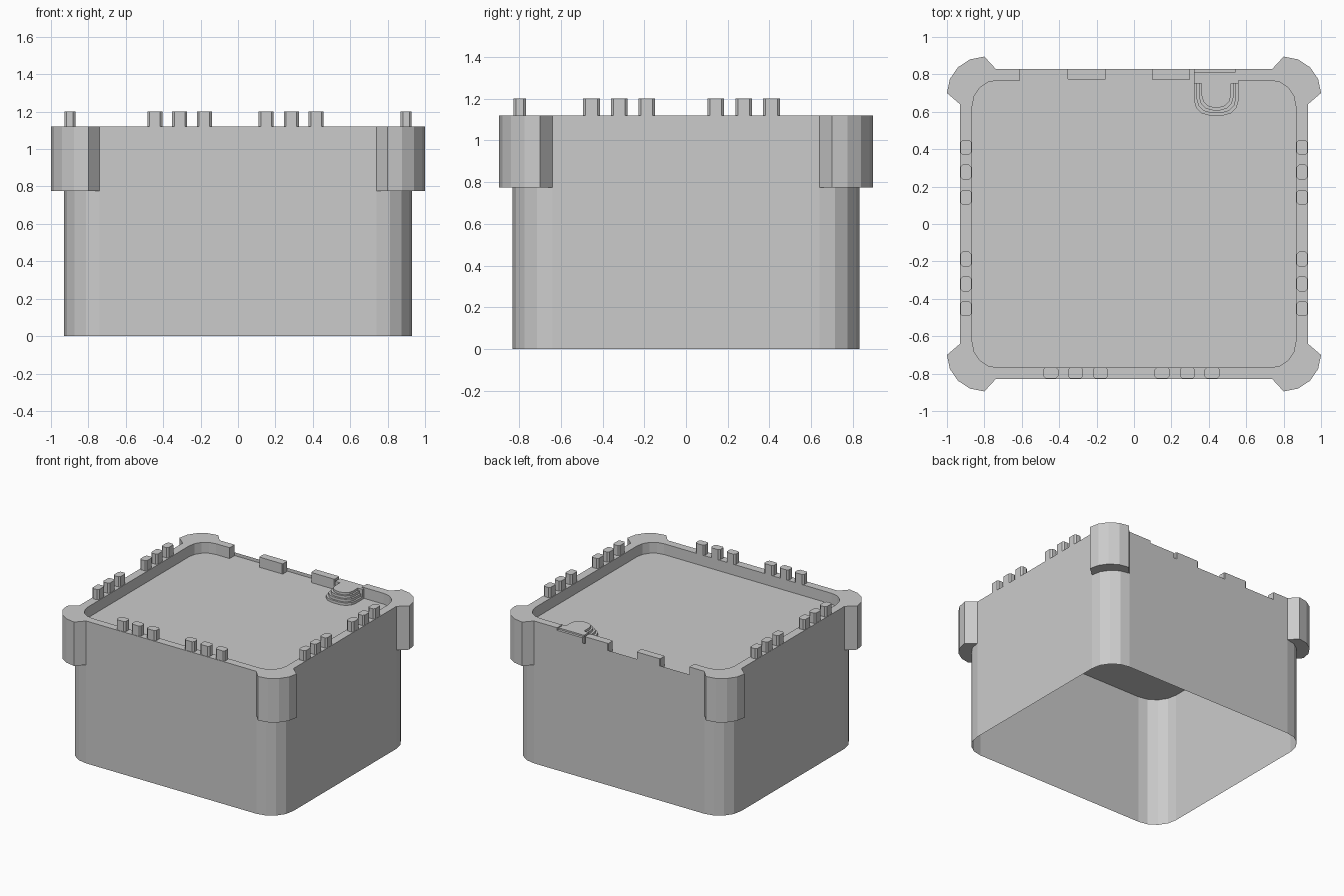
import bpy, bmesh
from math import sin, cos, pi

if "Cube" in bpy.data.objects:
    bpy.data.objects.remove(bpy.data.objects["Cube"])

Z_LEDGE, Z_FLOOR, Z_BACK, Z_TOP = 0.775, 1.035, 1.06, 1.12
QUADS = [(-1, 1), (-1, -1), (1, -1), (1, 1)]       # counter-clockwise from back left
NOTCH_L, NOTCH_R, Y_OUT, Y_IN = -0.61, 0.54, 0.83, 0.768


def arc(cx, cy, rx, ry, n=4):
    return [(cx + rx * cos(i * pi / 2 / n), cy + ry * sin(i * pi / 2 / n)) for i in range(n + 1)]


def place(pts, sx, sy):
    """Mirror a first-quadrant corner profile, keeping counter-clockwise order."""
    out = [(x * sx, y * sy) for x, y in pts]
    return out if sx * sy > 0 else out[::-1]


def around(pts):
    return [p for q in QUADS for p in place(pts, *q)]


def face(bm, pts):
    bm.faces.new([bm.verts.new(p) for p in pts])


def flat(bm, pts, z):
    face(bm, [(x, y, z) for x, y in pts])


def wall(bm, path, z0, z1):
    for (ax, ay), (bx, by) in zip(path, path[1:]):
        face(bm, [(ax, ay, z0), (bx, by, z0), (bx, by, z1), (ax, ay, z1)])


def finish(bm, name):
    me = bpy.data.meshes.new(name)
    bm.to_mesh(me)
    bm.free()
    ob = bpy.data.objects.new(name, me)
    bpy.context.collection.objects.link(ob)
    return ob


def prism(name, pts, z0, z1):
    bm = bmesh.new()
    flat(bm, pts, z1)
    flat(bm, pts[::-1], z0)
    wall(bm, pts + pts[:1], z0, z1)
    bmesh.ops.remove_doubles(bm, verts=bm.verts, dist=1e-4)
    return finish(bm, name)


def block(name, x0, x1, y0, y1, z0, z1, c=0.012):
    """Block with chamfered vertical edges."""
    prism(name, [(x0 + c, y0), (x1 - c, y0), (x1, y0 + c), (x1, y1 - c),
                 (x1 - c, y1), (x0 + c, y1), (x0, y1 - c), (x0, y0 + c)], z0, z1)


# Hollow shell: thin walls open below, corner towers, rim and sunken floor
body_arc = arc(0.74, 0.64, 0.19, 0.19)
tower_arc = [(0.93, 0.64)] + arc(0.80, 0.70, 0.20, 0.195) + [(0.74, 0.83)]
inner_arc = arc(0.73, 0.63, 0.135, Y_IN - 0.63)

bm = bmesh.new()
body = around(body_arc)
wall(bm, body + body[:1], 0, Z_LEDGE)
for q in QUADS:
    b, t = place(body_arc, *q), place(tower_arc, *q)
    wall(bm, b, Z_LEDGE, Z_FLOOR)
    flat(bm, t[::-1] + b[1:-1], Z_LEDGE)           # tower underside
outer = [(NOTCH_L, Y_OUT)] + around(tower_arc) + [(NOTCH_R, Y_OUT)]
inner = [(NOTCH_L, Y_IN)] + around(inner_arc) + [(NOTCH_R, Y_IN)]
wall(bm, outer, Z_LEDGE, Z_TOP)
wall(bm, [(NOTCH_R, Y_OUT), (NOTCH_L, Y_OUT)], Z_LEDGE, Z_BACK)
flat(bm, outer + inner[::-1], Z_TOP)
wall(bm, [outer[-1]] + inner[::-1] + [outer[0]], Z_FLOOR, Z_TOP)
flat(bm, body, Z_FLOOR)
bmesh.ops.remove_doubles(bm, verts=bm.verts, dist=1e-4)
bmesh.ops.dissolve_limit(bm, angle_limit=0.01, verts=bm.verts, edges=bm.edges)
finish(bm, "wall_shell")

# Battlement teeth on the front and both sides
for i, c in enumerate((-0.445, -0.312, -0.18, 0.15, 0.285, 0.418)):
    block(f"front_tooth_{i}", c - 0.04, c + 0.04, -0.826, -0.766, Z_TOP, 1.2)
    y = c - 0.008
    for side, s in (("left", -1), ("right", 1)):
        x0, x1 = sorted((s * 0.87, s * 0.928))
        block(f"{side}_tooth_{i}", x0, x1, y - 0.04, y + 0.04, Z_TOP, 1.2)

# Low blocks on the open back edge
for name, x in (("back_block_left", -0.355), ("back_block_right", 0.095)):
    block(name, x, x + 0.205, 0.77, Y_OUT, Z_FLOOR, 1.115, 0.005)

# Entrance platform with rounded steps
for i, z in enumerate((1.055, 1.075, 1.095, 1.112)):
    d = 0.014 * i
    hw, r, low = 0.12 - d, 0.085 - d * 0.5, 0.58 + d
    curve = [(0.44 + hw - r + x, low + r - y) for x, y in arc(0, 0, r, r, 3)][::-1]
    left = [(0.88 - x, y) for x, y in curve][::-1]
    prism(f"platform_step_{i}", left + curve + [(0.44 + hw, 0.75), (0.44 - hw, 0.75)],
          Z_FLOOR, z)
prism("platform_landing", [(0.32, 0.75), (0.56, 0.75), (0.56, 0.77), (0.54, 0.77),
                           (0.54, 0.81), (0.32, 0.81)], Z_FLOOR, 1.112)
prism("platform_sill", [(0.32, 0.81), (0.54, 0.81), (0.54, Y_OUT), (0.32, Y_OUT)],
      Z_FLOOR, 1.1)
